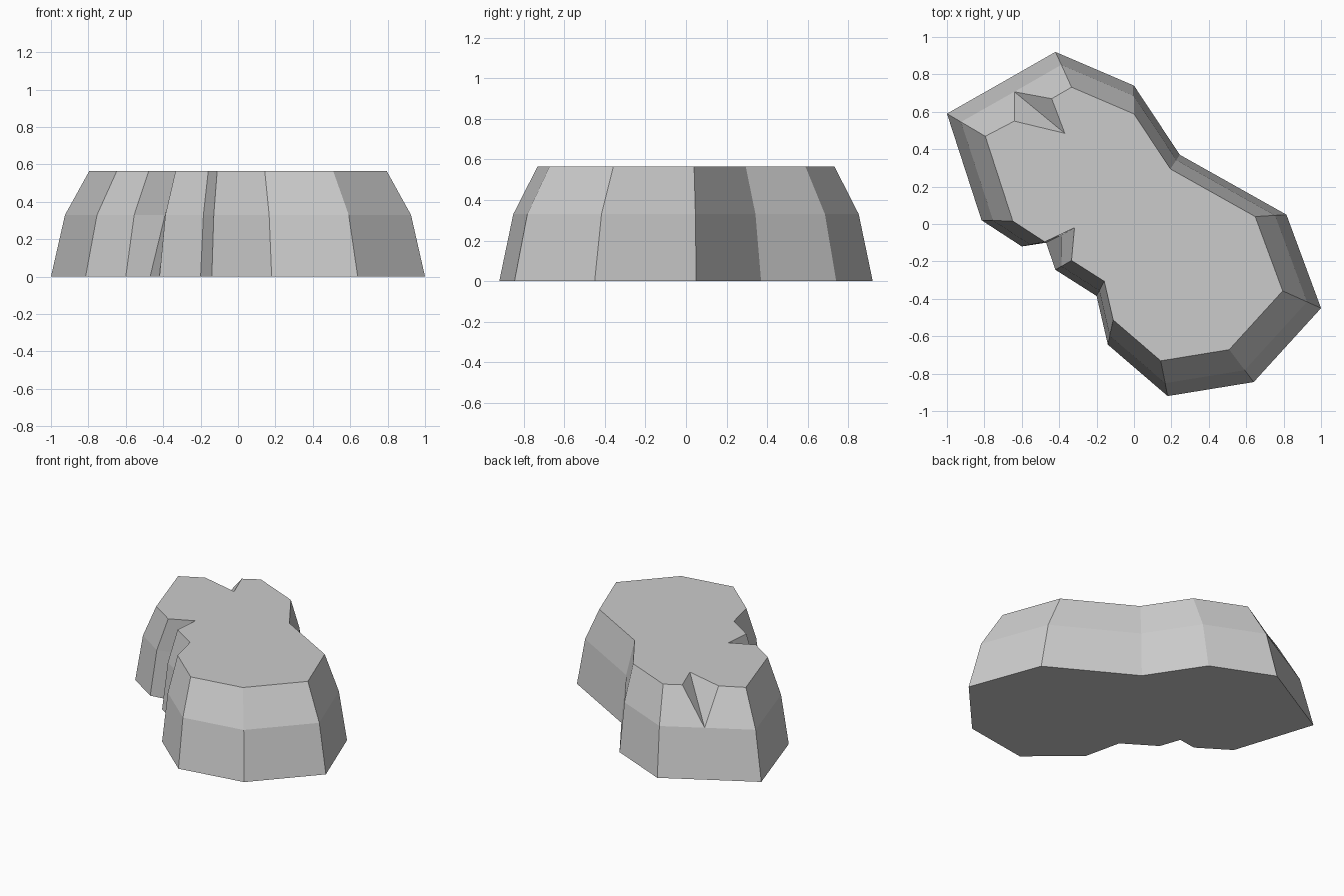
import bpy, bmesh

if "Cube" in bpy.data.objects:
    bpy.data.objects.remove(bpy.data.objects["Cube"])

# Footprint outline, clockwise from the left corner
FOOT = [(-1, .59), (-.42, .92), (0, .74), (.245, .37), (.815, .05), (1, -.45),
        (.64, -.845), (.18, -.92), (-.14, -.645), (-.2, -.385), (-.42, -.245),
        (-.47, -.1), (-.6, -.12), (-.815, .02)]
LEVELS = [(0, 1), (.33, .925), (.565, .795)]  # height, outline scale

# Each column holds the points of one corner from the ground to the top
columns = [[(x * s, y * s, z) for z, s in LEVELS] for x, y in FOOT]

# Deep crack in the side wall: leans inward more than the other corners
columns[11][1] = (-.39, -.06, .33)
columns[11][2] = (-.318, -.02, .565)

# V-shaped chip in the back rim: three top points sharing one lower point
low, mid = (-.69, .766, 0), (-.64, .707, .33)
chip = [(-.64, .55), (-.37, .485), (-.44, .67)]
columns[1:1] = [[low, mid, (x, y, .565)] for x, y in chip]

# Rock body: walls between columns, flat top and underside
bm = bmesh.new()
cols = [[bm.verts.new(p) for p in c] for c in columns]
for a, b in zip(cols, cols[1:] + cols[:1]):
    for i in range(len(LEVELS) - 1):
        bm.faces.new((a[i], b[i], b[i + 1], a[i + 1]))
bm.faces.new([c[-1] for c in cols])
bm.faces.new([c[0] for c in cols])
bmesh.ops.remove_doubles(bm, verts=bm.verts, dist=1e-4)
bmesh.ops.triangulate(bm, faces=[f for f in bm.faces if len(f.verts) > 4])
bmesh.ops.recalc_face_normals(bm, faces=bm.faces)

mesh = bpy.data.meshes.new("rock_platform")
bm.to_mesh(mesh)
bm.free()
bpy.context.collection.objects.link(bpy.data.objects.new("rock_platform", mesh))
